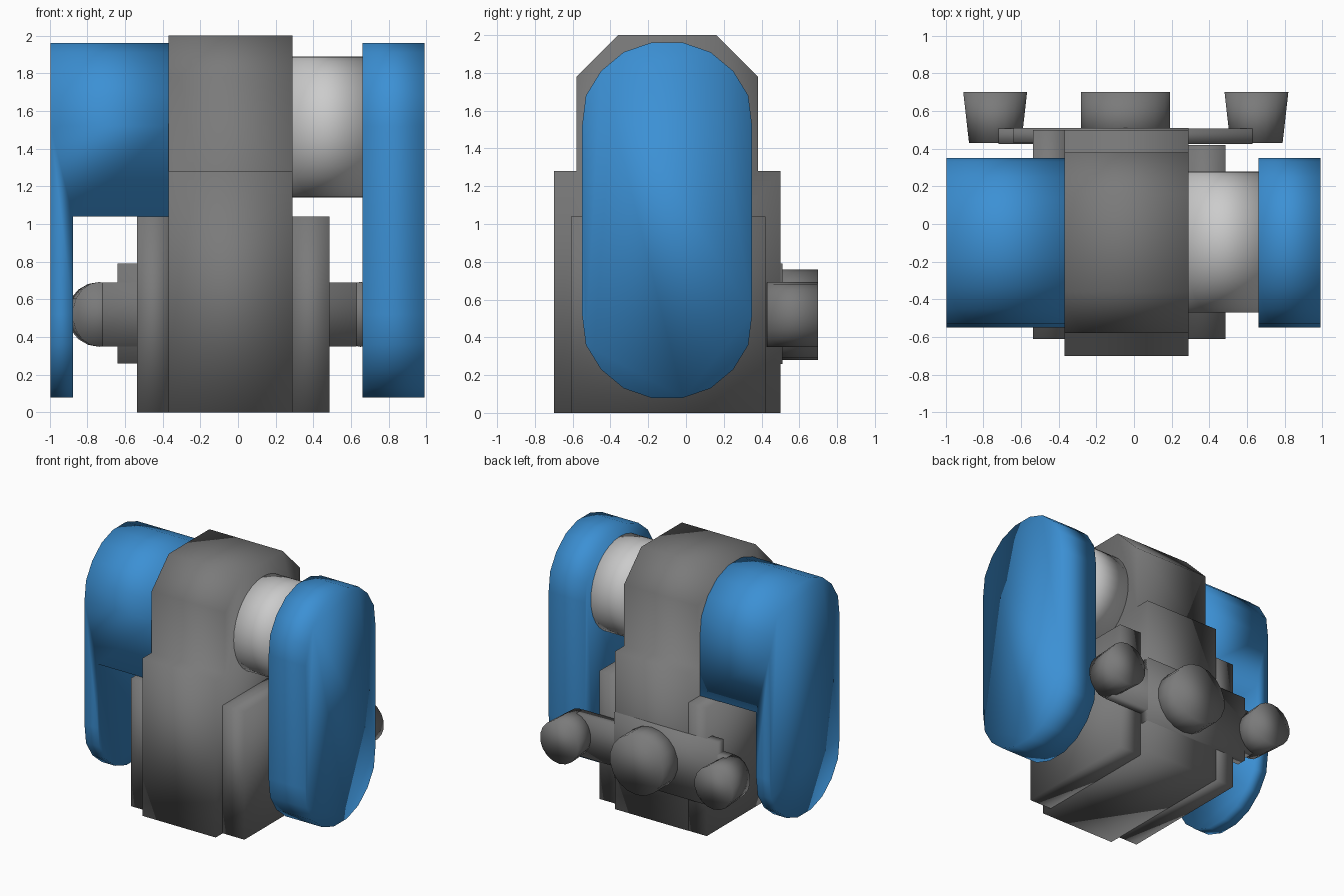
import bpy, bmesh
from math import radians
from mathutils import Matrix, Vector

if "Cube" in bpy.data.objects:
    bpy.data.objects.remove(bpy.data.objects["Cube"])


def material(name, color):
    m = bpy.data.materials.new(name)
    m.diffuse_color = color
    m.use_nodes = True
    m.node_tree.nodes["Principled BSDF"].inputs["Base Color"].default_value = m.diffuse_color
    return m


BLUE = material("blue_paint", (0.045, 0.28, 0.66, 1))
LIGHT = material("light_metal", (0.58, 0.58, 0.58, 1))
DARK = material("dark_metal", (0.195, 0.195, 0.195, 1))


def finish(bm, name, mat=None, angle=180):
    bmesh.ops.recalc_face_normals(bm, faces=bm.faces[:])
    me = bpy.data.meshes.new(name)
    bm.to_mesh(me)
    bm.free()
    ob = bpy.data.objects.new(name, me)
    bpy.context.collection.objects.link(ob)
    if mat:
        me.materials.append(mat)
    bpy.ops.object.select_all(action='DESELECT')
    ob.select_set(True)
    bpy.context.view_layer.objects.active = ob
    bpy.ops.object.shade_smooth_by_angle(angle=radians(angle))
    return ob


def prism(name, profile, x0, x1, mat=DARK, angle=180):
    """Extrude a (y, z) profile along x."""
    bm = bmesh.new()
    f = bm.faces.new([bm.verts.new((x0, y, z)) for y, z in profile])
    new = bmesh.ops.extrude_face_region(bm, geom=[f])["geom"]
    bmesh.ops.translate(bm, vec=(x1 - x0, 0, 0),
                        verts=[v for v in new if isinstance(v, bmesh.types.BMVert)])
    return finish(bm, name, mat, angle)


def box(name, x0, x1, y0, y1, z0, z1, mat=DARK):
    return prism(name, [(y0, z0), (y1, z0), (y1, z1), (y0, z1)], x0, x1, mat)


def cylinder(name, a, b, r, sides, mat=DARK, base_width=1.0):
    """Round part from a to b; base_width narrows the start end sideways."""
    a, b = Vector(a), Vector(b)
    d = b - a
    m = Matrix.Translation((a + b) / 2) @ d.to_track_quat('Z', 'Y').to_matrix().to_4x4()
    bm = bmesh.new()
    bmesh.ops.create_cone(bm, cap_ends=True, segments=sides, radius1=r,
                          radius2=r, depth=d.length, matrix=m)
    if base_width != 1.0:
        for v in bm.verts:
            if (v.co - a).dot(d) < 1e-4:
                v.co.x = a.x + (v.co.x - a.x) * base_width
    return finish(bm, name, mat)


# Central body with stepped sides and chamfered top
half = [(0.60, 0), (0.60, 1.28), (0.48, 1.28), (0.48, 1.78), (0.26, 2.0)]
body = [(-0.10 + y, z) for y, z in half] + [(-0.10 - y, z) for y, z in reversed(half)]
prism("central_body", body, -0.37, 0.29)

# Side blocks low on the body
box("side_block_left", -0.535, -0.36, -0.61, 0.498, 0, 1.04)
box("side_block_right", 0.28, 0.485, -0.61, 0.42, 0, 1.04)

# Rounded side panels
corner = [(0.45, 1.52), (0.43, 1.68), (0.35, 1.81), (0.23, 1.91), (0.085, 1.96)]
upper = corner + [(-y, z) for y, z in reversed(corner)]
lower = [(-y, 2.04 - z) for y, z in upper]
capsule = [(y - 0.10, z) for y, z in upper + lower]
prism("right_panel", capsule, 0.66, 0.99, BLUE)
left = prism("left_panel", capsule, -0.995, -0.37, BLUE)

# Undercut leaves a thin plate hanging below the thick left shoulder
cutter = box("left_panel_cutter", -0.875, 0, -1, 1, -0.5, 1.04, BLUE)
cutter.hide_render = True
mod = left.modifiers.new("undercut", 'BOOLEAN')
mod.operation = 'DIFFERENCE'
mod.object = cutter
bpy.context.view_layer.objects.active = left
bpy.ops.object.modifier_apply(modifier=mod.name)
bpy.data.objects.remove(cutter)

# Round joint between body and right panel
cylinder("right_joint", (0.28, -0.095, 1.515), (0.67, -0.095, 1.515), 0.375, 32, LIGHT)

# Rear mounting pad, cross arm and three nozzles
box("rear_pad", -0.64, 0.29, 0.43, 0.51, 0.26, 0.79)
box("rear_cross_arm", -0.72, 0.63, 0.425, 0.508, 0.35, 0.69)
cylinder("rear_nozzle_center", (-0.045, 0.43, 0.52), (-0.045, 0.70, 0.52), 0.24, 18)
for side, x in (("left", -0.737), ("right", 0.65)):
    cylinder("rear_nozzle_" + side, (x, 0.43, 0.52), (x, 0.70, 0.52), 0.172, 18, DARK, 0.82)
